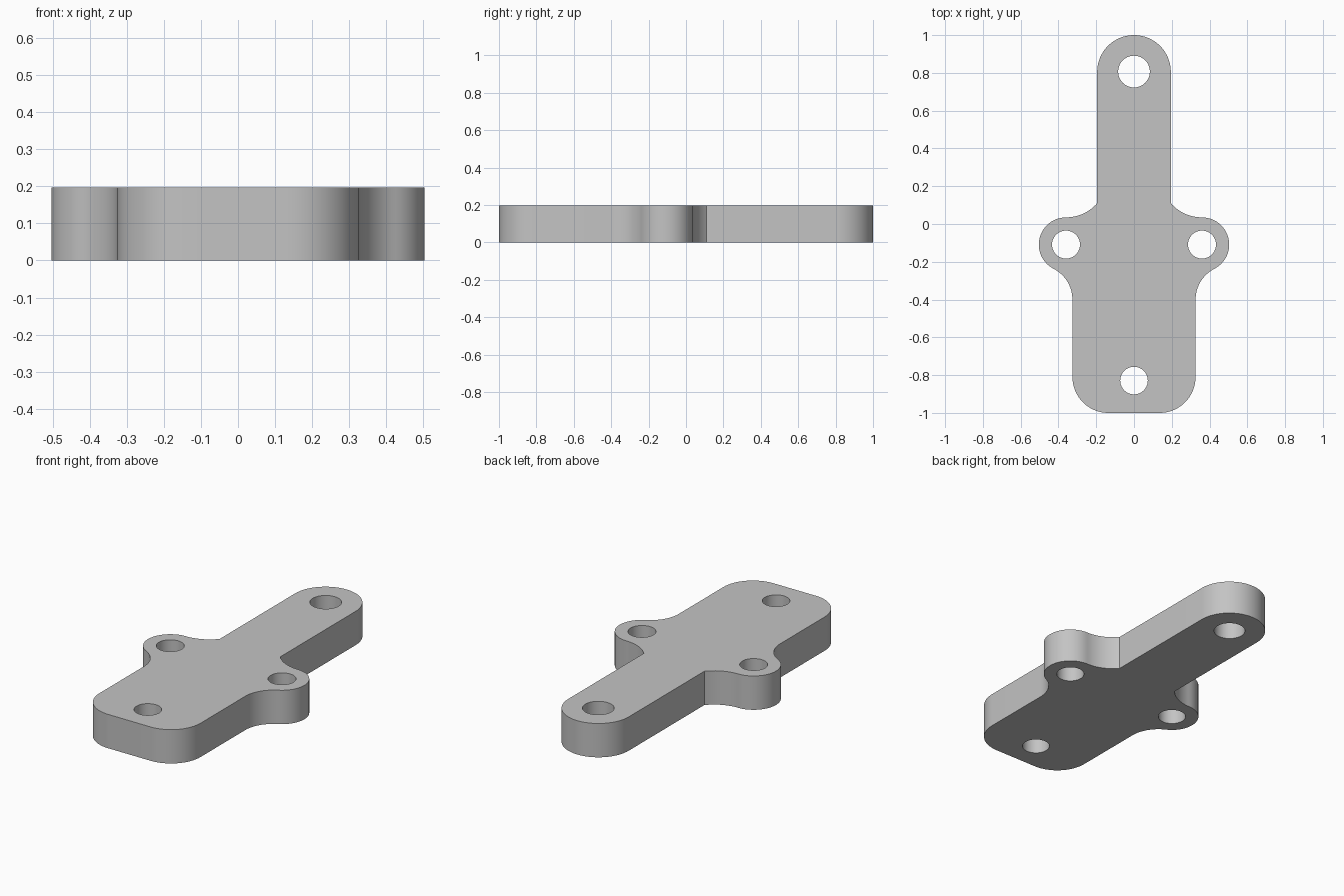
import bpy, bmesh
from math import sin, cos, atan2, hypot, radians, pi

cube = bpy.data.objects.get("Cube")
if cube:
    bpy.data.objects.remove(cube, do_unlink=True)

THICK = 0.197
ARM, BODY = 0.195, 0.326          # half widths
EAR_X, EAR_Y, EAR_R = 0.36, -0.109, 0.144
CORNER = 0.19
LOW_Y, ARM_Y = -0.40, 0.11        # where the ear blends meet the sides


def arc(cx, cy, r, a0, a1, n=16):
    return [(cx + r * cos(a0 + (a1 - a0) * i / n),
             cy + r * sin(a0 + (a1 - a0) * i / n)) for i in range(n + 1)]


# Lower blend: tangent to the body side and to the ear
dx, dy = BODY - EAR_X, LOW_Y - EAR_Y
low_r = (dx * dx + dy * dy - EAR_R ** 2) / (2 * (EAR_R - dx))
low_a = atan2(dy, dx + low_r)     # ear angle at the tangent point
# Upper blend: tangent to the top of the ear, meets the arm at a crease
ear_top = EAR_Y + EAR_R
ex, ey = EAR_X - ARM, ARM_Y - ear_top
up_r = (ex * ex + ey * ey) / (2 * ey)
up_a = atan2(ey - up_r, -ex) % (2 * pi)

# Right half of the outline, bottom to top
half = arc(BODY - CORNER, -1 + CORNER, CORNER, -pi / 2, 0)
half += arc(BODY + low_r, LOW_Y, low_r, pi, low_a + pi)
half += arc(EAR_X, EAR_Y, EAR_R, low_a, pi / 2, 28)
half += arc(EAR_X, ear_top + up_r, up_r, 1.5 * pi, up_a)
half += arc(0, 1 - ARM, ARM, 0, pi / 2, 20)
outline = half + [(-x, y) for x, y in reversed(half)]

holes = [(0, 0.807, 0.084), (0, -0.829, 0.073),
         (EAR_X, EAR_Y, 0.074), (-EAR_X, EAR_Y, 0.074)]
loops = [outline] + [arc(x, y, r, 0, 2 * pi, 40) for x, y, r in holes]

# Fill the pierced profile and extrude it to the plate thickness
bm = bmesh.new()
for pts in loops:
    clean = []
    for p in pts:
        if not clean or hypot(p[0] - clean[-1][0], p[1] - clean[-1][1]) > 1e-4:
            clean.append(p)
    if hypot(clean[0][0] - clean[-1][0], clean[0][1] - clean[-1][1]) < 1e-4:
        clean.pop()
    vs = [bm.verts.new((x, y, 0)) for x, y in clean]
    for a, b in zip(vs, vs[1:] + vs[:1]):
        bm.edges.new((a, b))
bmesh.ops.triangle_fill(bm, use_beauty=True, use_dissolve=False,
                        edges=bm.edges[:], normal=(0, 0, 1))
top = bmesh.ops.extrude_face_region(bm, geom=bm.faces[:])["geom"]
bmesh.ops.translate(bm, vec=(0, 0, THICK),
                    verts=[v for v in top if isinstance(v, bmesh.types.BMVert)])
bmesh.ops.recalc_face_normals(bm, faces=bm.faces[:])

mesh = bpy.data.meshes.new("mounting_plate")
bm.to_mesh(mesh)
bm.free()
plate = bpy.data.objects.new("mounting_plate", mesh)
bpy.context.collection.objects.link(plate)

# Plain grey metal
grey = bpy.data.materials.new("plain_grey")
grey.use_nodes = True
colour = (0.55, 0.55, 0.55, 1)
grey.diffuse_color = colour
grey.node_tree.nodes["Principled BSDF"].inputs["Base Color"].default_value = colour
mesh.materials.append(grey)

bpy.ops.object.select_all(action="DESELECT")
plate.select_set(True)
bpy.context.view_layer.objects.active = plate
bpy.ops.object.shade_smooth_by_angle(angle=radians(25))
